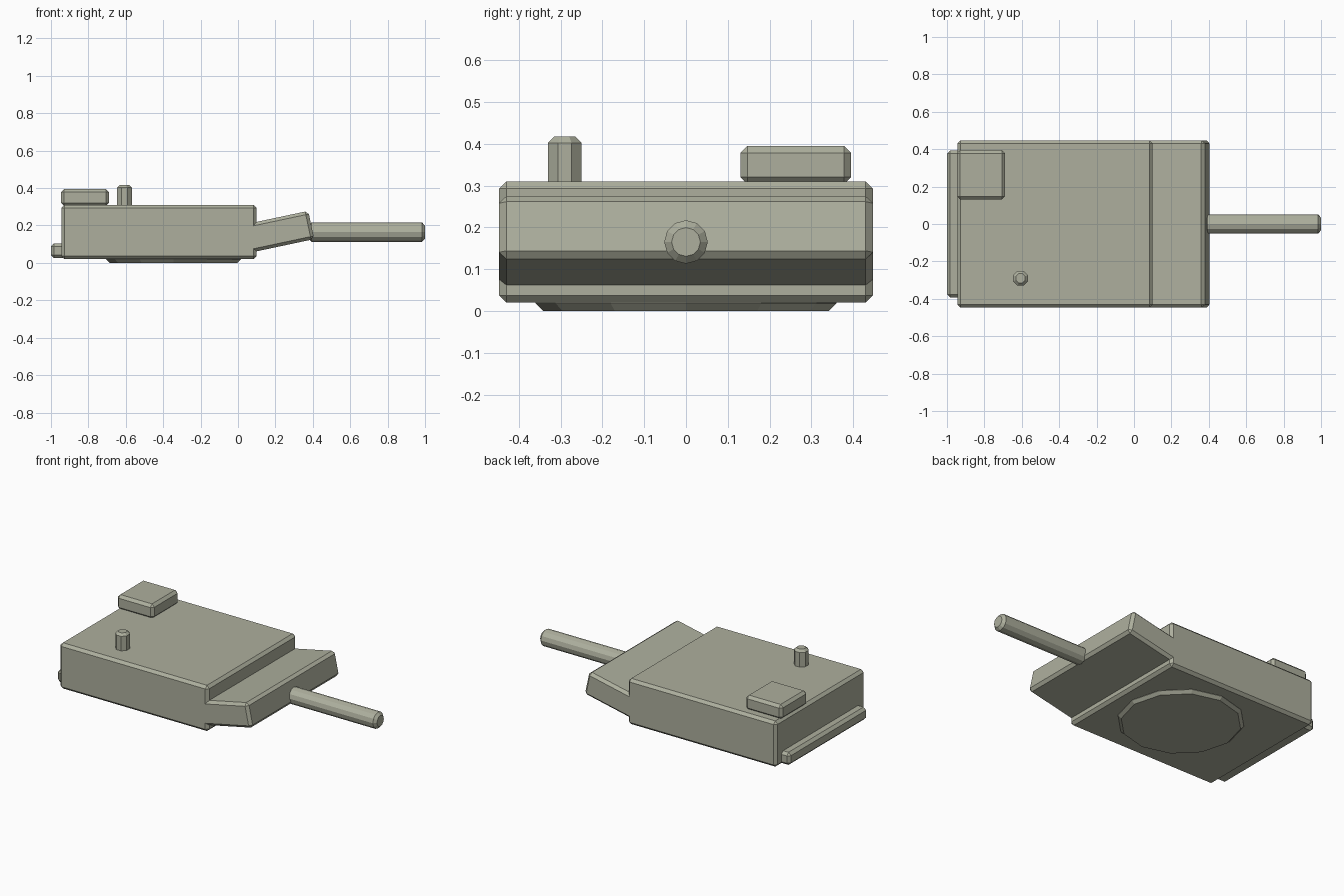
import bpy
from math import radians, pi

if "Cube" in bpy.data.objects:
    bpy.data.objects.remove(bpy.data.objects["Cube"])

BEVEL = 0.017

# Olive-grey paint used on every part
paint = bpy.data.materials.new("olive_grey")
paint.diffuse_color = (0.42, 0.43, 0.34, 1)
paint.use_nodes = True
paint.node_tree.nodes["Principled BSDF"].inputs["Base Color"].default_value = paint.diffuse_color


def finish(obj, width=BEVEL, angle=35):
    obj.data.materials.append(paint)
    mod = obj.modifiers.new("chamfer", 'BEVEL')
    mod.width = width
    mod.segments = 1
    mod.limit_method = 'ANGLE'
    mod.angle_limit = radians(angle)
    return obj


def box(name, lo, hi, tilt=0.0):
    centre = [(a + b) / 2 for a, b in zip(lo, hi)]
    bpy.ops.mesh.primitive_cube_add(size=1, location=centre, rotation=(0, tilt, 0))
    obj = bpy.context.object
    obj.name = name
    obj.scale = [b - a for a, b in zip(lo, hi)]
    bpy.ops.object.transform_apply(location=False, rotation=False, scale=True)
    return finish(obj)


def rod(name, sides, radius, depth, centre, rotation=(0, 0, 0), width=BEVEL):
    bpy.ops.mesh.primitive_cylinder_add(vertices=sides, radius=radius, depth=depth,
                                        location=centre, rotation=rotation)
    obj = bpy.context.object
    obj.name = name
    return finish(obj, width, 50)


# Main turret body
box("turret_body", (-0.945, -0.447, 0.02), (0.10, 0.447, 0.31))

# Upward-tilted front block
box("front_block", (-0.014, -0.447, 0.083), (0.396, 0.447, 0.237), radians(-12))

# Hatch on the roof and bar along the back
box("roof_hatch", (-0.946, 0.13, 0.303), (-0.69, 0.395, 0.395))
box("rear_bar", (-1.0, -0.393, 0.025), (-0.90, 0.393, 0.105))

# Barrel
rod("barrel", 12, 0.052, 0.625, (0.6875, 0, 0.165), (0, pi / 2, 0))

# Roof periscope, with flats facing the axes
rod("periscope", 8, 0.0433, 0.13, (-0.607, -0.29, 0.352), (0, 0, pi / 8), 0.015)

# Turning ring under the body
rod("turret_ring", 12, 0.36, 0.06, (-0.345, 0, 0.03), width=0.018)
